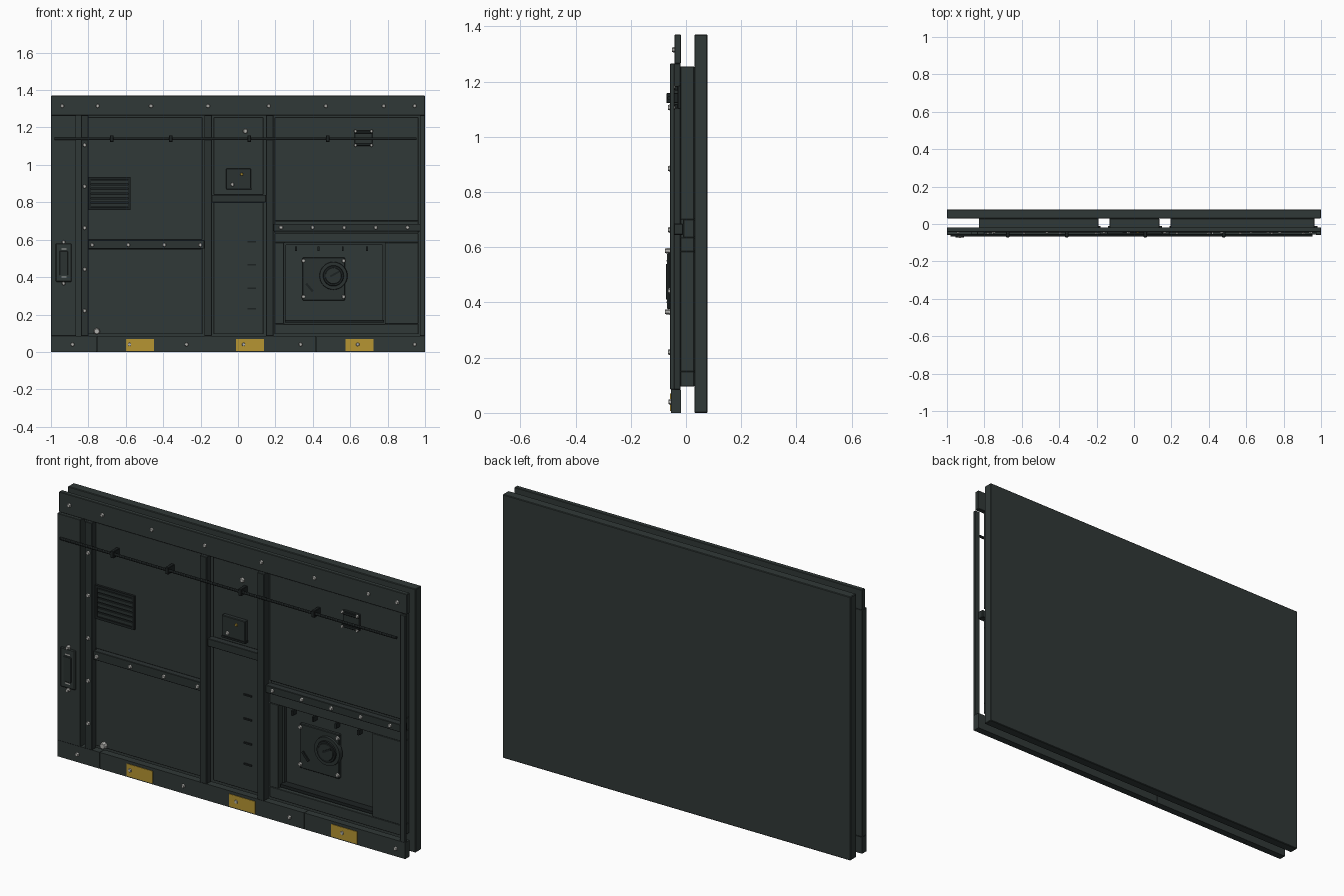
import bpy, bmesh, math
from mathutils import Matrix, Vector


def material(name, rgb):
    m = bpy.data.materials.new(name)
    m.diffuse_color = (*rgb, 1)
    return m


PANEL = material("dark green grey", (0.030, 0.040, 0.038))
FRAME = material("darker green grey", (0.024, 0.032, 0.031))
BLACK = material("near black", (0.012, 0.016, 0.016))
YELLOW = material("ochre yellow", (0.47, 0.30, 0.032))
STEEL = material("pale steel", (0.45, 0.45, 0.43))


def finish(name, bm, mat, bevel=0.0, smooth=False):
    me = bpy.data.meshes.new(name)
    bm.to_mesh(me)
    bm.free()
    me.materials.append(mat)
    ob = bpy.data.objects.new(name, me)
    bpy.context.collection.objects.link(ob)
    if bevel:
        b = ob.modifiers.new("bevel", 'BEVEL')
        b.width, b.segments = bevel, 1
    if smooth:
        bpy.context.view_layer.objects.active = ob
        ob.select_set(True)
        bpy.ops.object.shade_smooth_by_angle()
        ob.select_set(False)
    return ob


def boxes(name, specs, mat, bevel=0.0, tilt=0.0):
    """One object of several boxes, each (x0, x1, y0, y1, z0, z1)."""
    bm = bmesh.new()
    for x0, x1, y0, y1, z0, z1 in specs:
        mid = Vector((x0 + x1, y0 + y1, z0 + z1)) / 2
        m = Matrix.Translation(mid) @ Matrix.Rotation(tilt, 4, 'Y') @ Matrix.Diagonal((x1 - x0, y1 - y0, z1 - z0, 1))
        bmesh.ops.create_cube(bm, size=1, matrix=m)
    return finish(name, bm, mat, bevel)


def studs(name, spots, y, mat=STEEL, r=0.011, h=0.008, sides=6, top=0.75):
    """Round pieces rising from plane y towards the front."""
    bm = bmesh.new()
    for x, z in spots:
        m = Matrix.Translation((x, y - h / 2, z)) @ Matrix.Rotation(math.pi / 2, 4, 'X')
        bmesh.ops.create_cone(bm, cap_ends=True, segments=sides, radius1=r, radius2=r * top, depth=h, matrix=m)
    return finish(name, bm, mat, smooth=sides > 10)


def rim(x0, x1, y0, y1, z0, z1, w):
    """Four bars around a rectangle."""
    return [(x0, x1, y0, y1, z0, z0 + w), (x0, x1, y0, y1, z1 - w, z1),
            (x0, x0 + w, y0, y1, z0 + w, z1 - w), (x1 - w, x1, y0, y1, z0 + w, z1 - w)]


# back slab and infill panels
boxes("back_slab", [(-1, 1, 0.03, 0.078, 0, 1.37)], PANEL, 0.003)
B, F = 0.03, -0.02
boxes("left_panels", [(-0.83, -0.19, F, B, 0.60, 1.255), (-0.83, -0.19, F, B, 0.095, 0.55),
                      (-0.83, -0.19, F + 0.01, B, 0.55, 0.60)], PANEL, 0.002)
boxes("middle_panels", [(-0.13, 0.135, F, B, 0.84, 1.255), (-0.13, 0.135, F, B, 0.095, 0.80),
                        (-0.13, 0.135, F + 0.01, B, 0.80, 0.84)], PANEL, 0.002)
boxes("right_panels", [(0.195, 0.965, F, B, 0.70, 1.255), (0.195, 0.965, F + 0.01, B, 0.635, 0.70),
                       (0.195, 0.965, F, B, 0.585, 0.635), (0.195, 0.965, F, B, 0.095, 0.15),
                       (0.195, 0.245, F, B, 0.15, 0.585), (0.785, 0.965, F, B, 0.15, 0.585)], PANEL, 0.002)

# front frame
boxes("top_rail", [(-1, 1, -0.042, -0.018, 1.265, 1.37)], PANEL, 0.002)
boxes("bottom_rail", [(-1, -0.757, -0.055, -0.018, 0, 0.085), (-0.755, -0.167, -0.055, -0.018, 0, 0.085),
                      (-0.165, 0.418, -0.055, -0.018, 0, 0.085), (0.42, 1, -0.055, -0.018, 0, 0.085)], PANEL)
boxes("left_strip", [(-1, -0.865, -0.058, -0.02, 0.085, 1.265)], PANEL, 0.002)
boxes("posts", [(-0.84, -0.80, -0.058, -0.02, 0.085, 1.265), (-0.18, -0.14, -0.058, -0.02, 0.085, 1.265),
                (0.15, 0.19, -0.058, -0.02, 0.085, 1.265)], FRAME, 0.002)
boxes("right_post", [(0.972, 1, -0.058, -0.042, 0.085, 1.265)], PANEL, 0.002)
boxes("cross_rails", [(-0.80, -0.18, -0.045, -0.01, 0.552, 0.598), (-0.14, 0.15, -0.05, -0.01, 0.80, 0.84),
                      (0.19, 0.98, -0.045, -0.01, 0.645, 0.685)], FRAME, 0.002)

# yellow marker plates
boxes("yellow_plates", [(x, x + 0.15, -0.058, -0.054, 0.006, 0.07) for x in (-0.60, -0.012, 0.575)], YELLOW)

# bolts
studs("top_rail_bolts", [(x, 1.315) for x in (-0.94, -0.75, -0.465, -0.16, 0.165, 0.47, 0.78, 0.945)], -0.042)
studs("bottom_rail_bolts", [(-0.885 + 0.305 * i, 0.04) for i in range(7)], -0.055)
studs("left_post_bolts", [(-0.82, 0.22 + 0.2215 * i) for i in range(5)], -0.058)
studs("left_rail_bolts", [(-0.78 + 0.193 * i, 0.572) for i in range(4)], -0.045)
studs("right_rail_bolts", [(0.23 + 0.169 * i, 0.665) for i in range(5)], -0.045)
studs("middle_panel_bolt", [(0.04, 1.18)], F, r=0.014)
studs("drain_knob", [(-0.755, 0.11)], F, r=0.018, h=0.018, sides=8)

# louvred vent
boxes("vent_frame", rim(-0.80, -0.575, -0.032, -0.018, 0.76, 0.935, 0.013), BLACK)
boxes("vent_back", [(-0.79, -0.585, -0.022, -0.018, 0.77, 0.925)], BLACK)
slats = [(-0.787, -0.588, -0.031, -0.022, 0.776 + 0.025 * i, 0.793 + 0.025 * i) for i in range(6)]
boxes("vent_slats", slats, FRAME)

# handle box on the left strip
boxes("handle_box", [(-0.975, -0.89, -0.068, -0.056, 0.375, 0.58)], PANEL, 0.004)
boxes("handle_grip", [(-0.955, -0.91, -0.073, -0.066, 0.41, 0.54)], FRAME, 0.002)
boxes("handle_marks", [(-0.945, -0.918, -0.07, -0.067, z, z + 0.006) for z in (0.398, 0.548)], STEEL)
studs("handle_bolts", [(-0.932, 0.366), (-0.932, 0.587)], -0.058, h=0.018)

# control box in the middle column
boxes("control_box", [(-0.065, 0.07, -0.042, -0.018, 0.872, 0.98)], FRAME, 0.003)
boxes("control_box_lip", [(-0.062, 0.072, -0.046, -0.02, 0.866, 0.876)], BLACK)
studs("control_box_bolt", [(-0.03, 0.895)], -0.042)
studs("yellow_light", [(0.02, 0.95)], -0.042, YELLOW, 0.008, 0.006, 8)

# step slots
boxes("slots", [(0.05, 0.095, -0.026, -0.018, z - 0.004, z + 0.004) for z in (0.23, 0.34, 0.465, 0.59)], BLACK)

# conduit with clips, and the bracket behind it
bm = bmesh.new()
bmesh.ops.create_cone(bm, cap_ends=True, segments=12, radius1=0.007, radius2=0.007, depth=1.935,
                      matrix=Matrix.Translation((-0.0125, -0.061, 1.14)) @ Matrix.Rotation(math.pi / 2, 4, 'Y'))
finish("conduit", bm, BLACK, smooth=True)
boxes("conduit_clips", [(x - 0.009, x + 0.009, -0.071, F, 1.122, 1.158) for x in (-0.675, -0.36, 0.06, 0.48)],
      BLACK, 0.002)
boxes("bracket_plate", [(0.622, 0.72, -0.03, -0.018, 1.10, 1.185)], FRAME, 0.003)
boxes("bracket_arms", [(0.622, 0.72, -0.042, -0.028, z, z + 0.016) for z in (1.102, 1.168)], BLACK, 0.002)
studs("bracket_bolts", [(x, z) for x in (0.628, 0.714) for z in (1.105, 1.18)], -0.04, r=0.009)

# equipment recess: inner rim, ledge, tabs and hatch plate
boxes("recess_rim", rim(0.245, 0.785, 0.016, 0.031, 0.15, 0.585, 0.012), FRAME)
boxes("recess_ledge", [(0.25, 0.78, -0.01, 0.031, 0.157, 0.172)], BLACK)
boxes("recess_tabs", [(x - 0.005, x + 0.005, 0.0, 0.031, 0.54, 0.565) for x in (0.31, 0.43, 0.56, 0.69)], BLACK)
boxes("hatch_plate", [(0.345, 0.572, 0.012, 0.031, 0.275, 0.505)], FRAME, 0.003)
studs("hatch_bolts", [(x, z) for x in (0.35, 0.565) for z in (0.295, 0.487)], 0.012)
studs("dial_outer", [(0.51, 0.407)], 0.022, FRAME, 0.076, 0.022, 32, 0.96)
studs("dial_inner", [(0.51, 0.407)], 0.001, BLACK, 0.056, 0.008, 32, 0.95)
studs("dial_cap", [(0.51, 0.407)], -0.006, FRAME, 0.044, 0.004, 32, 0.95)
boxes("dial_pointer", [(0.49, 0.545, -0.014, -0.008, 0.412, 0.422)], BLACK, tilt=-0.5)
boxes("diagonal_slot", [(0.355, 0.41, 0.005, 0.014, 0.338, 0.35)], BLACK, tilt=0.87)
